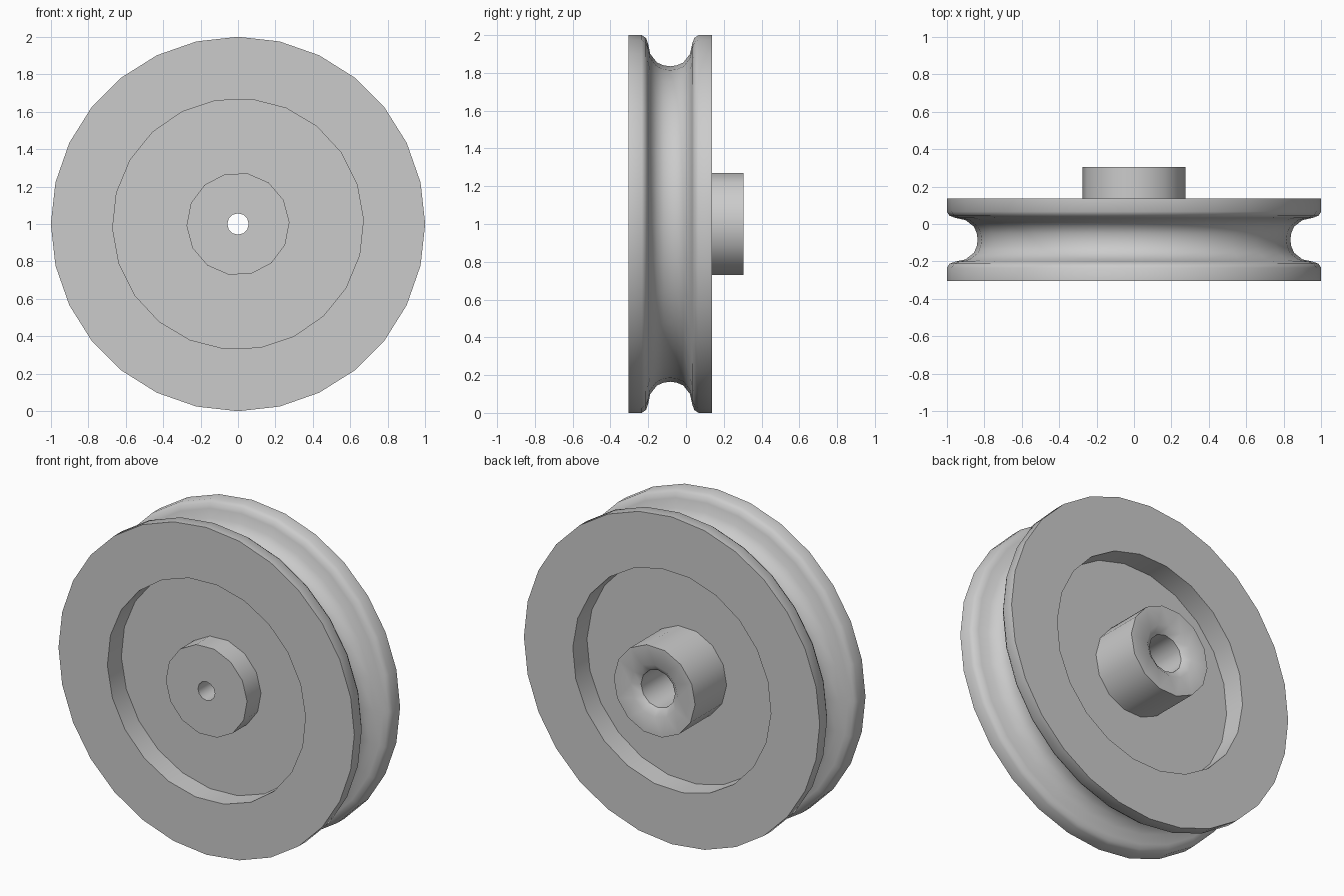
import bpy
import bmesh
from math import sin, cos, pi, radians

default = bpy.data.objects.get("Cube")
if default:
    bpy.data.objects.remove(default, do_unlink=True)

# Sides of each round feature
RIM, RECESS, HUB, BORE = 28, 22, 14, 12
FRONT, BACK = -0.305, 0.137
HUB_END = 0.305
WEB_FRONT, WEB_BACK = -0.17, 0.0
MID = (FRONT + BACK) / 2

# Half of the rope groove: (distance from the mid plane, radius)
half_groove = [(0.221, 1.0), (0.15, 1.0), (0.128, 0.985), (0.117, 0.955),
               (0.105, 0.90), (0.07, 0.855), (0.035, 0.84)]
groove = ([(r, MID - d, RIM) for d, r in half_groove]
          + [(0.835, MID, RIM)]
          + [(r, MID + d, RIM) for d, r in reversed(half_groove)])

# Closed chain of rings (radius, y, sides), from the front hole round to the bore
rings = (
    [(0.057, FRONT, BORE),
     (0.275, FRONT, HUB), (0.275, WEB_FRONT, HUB),
     (0.67, WEB_FRONT, RECESS), (0.67, FRONT, RECESS)]
    + groove
    + [(0.67, BACK, RECESS), (0.67, WEB_BACK, RECESS),
       (0.275, WEB_BACK, HUB), (0.275, HUB_END, HUB),
       (0.16, HUB_END, BORE), (0.115, HUB_END - 0.035, BORE),
       (0.115, -0.14, BORE), (0.057, -0.14, BORE)]
)


def add_ring(bm, radius, y, sides):
    """Add a closed loop of edges around the axle."""
    phase = 0 if sides in (RIM, BORE) else pi / sides - radians(2)
    verts = []
    for i in range(sides):
        a = phase + 2 * pi * i / sides
        verts.append(bm.verts.new((radius * sin(a), y, 1 + radius * cos(a))))
    edges = [bm.edges.new((verts[i], verts[(i + 1) % sides])) for i in range(sides)]
    return verts, edges


def join_rings(bm, a, b):
    """Wall between equal rings, flat annulus between unequal ones."""
    (va, ea), (vb, eb) = a, b
    n = len(va)
    if n == len(vb):
        for i in range(n):
            j = (i + 1) % n
            bm.faces.new((va[i], va[j], vb[j], vb[i]))
    else:
        bmesh.ops.triangle_fill(bm, edges=ea + eb, use_beauty=True)


bm = bmesh.new()
loops = [add_ring(bm, *ring) for ring in rings]
for i, loop in enumerate(loops):
    join_rings(bm, loop, loops[(i + 1) % len(loops)])
bmesh.ops.recalc_face_normals(bm, faces=bm.faces[:])

mesh = bpy.data.meshes.new("pulley_wheel")
bm.to_mesh(mesh)
bm.free()
wheel = bpy.data.objects.new("pulley_wheel", mesh)
bpy.context.collection.objects.link(wheel)

# Smooth round walls, crisp corners
bpy.ops.object.select_all(action='DESELECT')
wheel.select_set(True)
bpy.context.view_layer.objects.active = wheel
bpy.ops.object.shade_smooth_by_angle(angle=radians(44))
